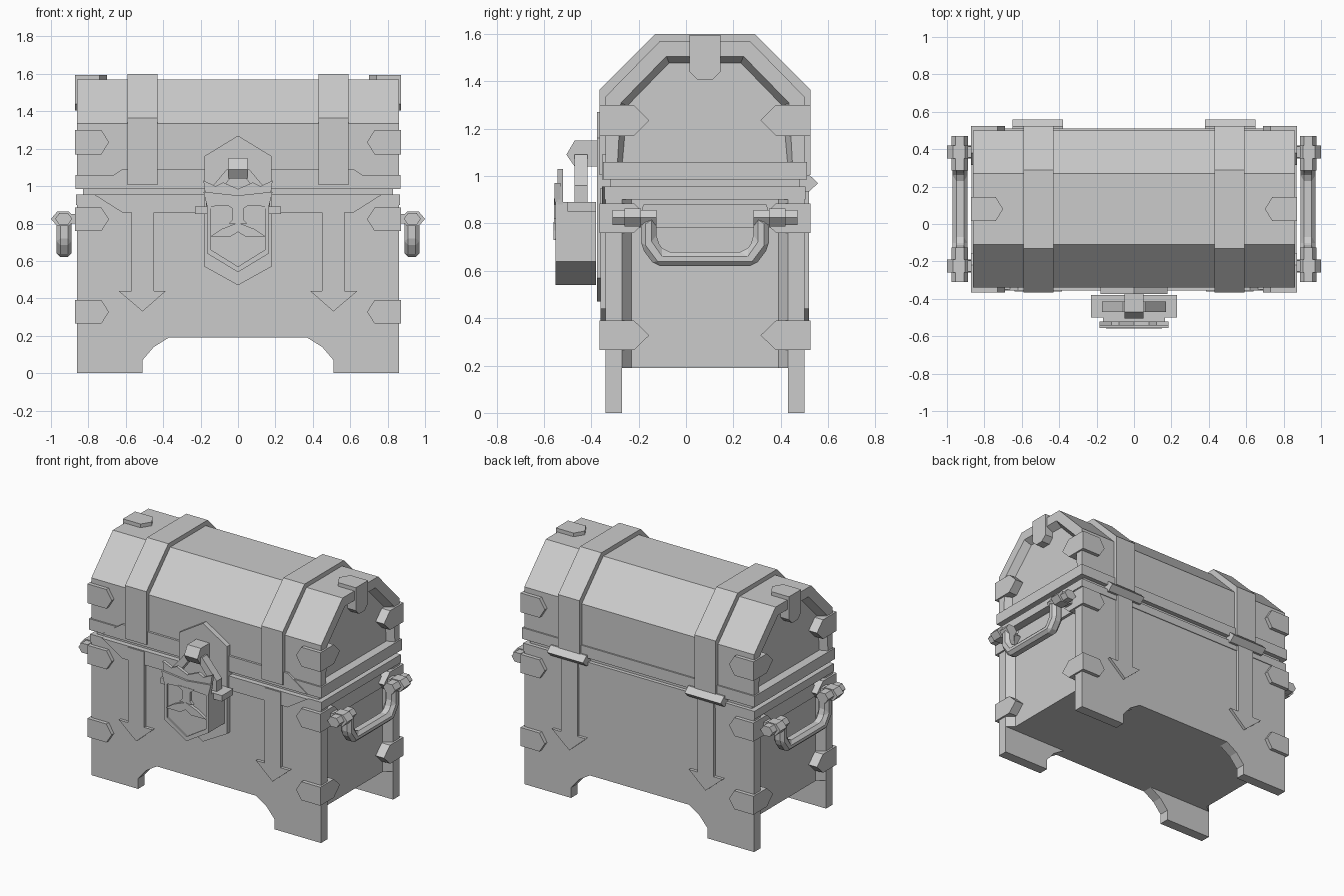
import bpy, bmesh
from mathutils import Vector

if "Cube" in bpy.data.objects:
    bpy.data.objects.remove(bpy.data.objects["Cube"], do_unlink=True)

GREY = (0.6, 0.6, 0.6, 1)
mat = bpy.data.materials.new("plain_grey")
mat.use_nodes = True
mat.diffuse_color = GREY
mat.node_tree.nodes["Principled BSDF"].inputs["Base Color"].default_value = GREY

OFFSET_Y = 0.08      # the box sits behind centre, the padlock sticks out in front
BOTH = (1, -1)
ONE = (1,)


def prism(name, pts, axis, a, b, sx=ONE, sy=ONE, recess=None, bevel=0):
    """Extrude a 2D outline along an axis, with optional mirrored copies."""
    place = {"x": lambda p, d: (d, p[0], p[1]),
             "y": lambda p, d: (p[0], d, p[1]),
             "z": lambda p, d: (p[0], p[1], d)}[axis]
    bm = bmesh.new()
    for mx in sx:
        for my in sy:
            rings = []
            for d in (a, b):
                ring = []
                for p in pts:
                    x, y, z = place(p, d)
                    ring.append(bm.verts.new((x * mx, y * my + OFFSET_Y, z)))
                rings.append(ring)
                bm.faces.new(ring)
            n = len(pts)
            for i in range(n):
                j = (i + 1) % n
                bm.faces.new((rings[0][i], rings[0][j], rings[1][j], rings[1][i]))
    bmesh.ops.recalc_face_normals(bm, faces=bm.faces)
    if recess:
        bm.normal_update()
        ends = [f for f in bm.faces if abs(f.normal.x) > 0.9]
        for thickness, depth in recess:
            bmesh.ops.inset_individual(bm, faces=ends, thickness=thickness, depth=depth)
    mesh = bpy.data.meshes.new(name)
    bm.to_mesh(mesh)
    bm.free()
    mesh.materials.append(mat)
    obj = bpy.data.objects.new(name, mesh)
    bpy.context.collection.objects.link(obj)
    if bevel:
        mod = obj.modifiers.new("bevel", "BEVEL")
        mod.width = bevel
        mod.segments = 1
    return obj


def sym(half):
    """Close a half outline by mirroring its first coordinate."""
    return half + [(-u, v) for u, v in reversed(half) if u != 0]


def rect(u0, u1, v0, v1):
    return [(u0, v0), (u1, v0), (u1, v1), (u0, v1)]


def tab(edge, shoulder, tip, lo, hi):
    """Rectangular plate with one pointed end."""
    return [(edge, lo), (shoulder, lo), (tip, (lo + hi) / 2), (shoulder, hi), (edge, hi)]


# Lower box: core with recessed ends, front and back boards with legs
core = [(0.86, 0.35), (0.81, 0.31), (0.81, -0.31), (0.86, -0.35)]
prism("box_core", core + [(-x, -y) for x, y in core], "z", 0.19, 0.95)
board = sym([(0.86, 0.95), (0.86, 0), (0.51, 0), (0.51, 0.07), (0.45, 0.14), (0.37, 0.19)])
prism("front_and_back_boards", board, "y", -0.42, -0.35, sy=BOTH)
prism("box_top_rim", rect(-0.865, 0.865, -0.425, 0.425), "z", 0.90, 0.955)
prism("seam_core", rect(-0.83, 0.83, -0.40, 0.40), "z", 0.94, 1.0)

# Lid: faceted barrel with recessed ends and a band round its base
lid = sym([(0.42, 0.985), (0.42, 1.335), (0.19, 1.57)])
prism("lid", lid, "x", -0.86, 0.86, recess=((0.07, 0), (0.03, -0.05)))
prism("lid_band", rect(-0.87, 0.87, -0.43, 0.43), "z", 0.985, 1.06)

# Straps over the lid and arrow-ended straps on the box
lid_strap = sym([(0.445, 1.005), (0.445, 1.365), (0.21, 1.6)])
prism("lid_straps", lid_strap, "x", 0.43, 0.59, sx=BOTH)
arrow = [(0.45, 0.95), (0.45, 0.44), (0.385, 0.44), (0.51, 0.33),
         (0.64, 0.44), (0.57, 0.44), (0.57, 0.95)]
prism("arrow_straps", arrow, "y", -0.44, -0.40, sx=BOTH, sy=BOTH)

# Angled plates above and below the front seam
prism("upper_seam_plate", sym([(0.62, 1.09), (0.77, 0.985)]), "y", -0.435, -0.40)
prism("lower_seam_plate", sym([(0.77, 0.955), (0.62, 0.86)]), "y", -0.435, -0.40)

# Pointed corner brackets, wrapping front/back and ends
for label, lo, hi in (("lid", 1.17, 1.30), ("middle", 0.76, 0.885), ("lower", 0.265, 0.39)):
    prism(label + "_bracket_faces", tab(0.87, 0.73, 0.69, lo, hi), "y", -0.445, -0.40,
          sx=BOTH, sy=BOTH)
    prism(label + "_bracket_ends", tab(-0.445, -0.30, -0.235, lo, hi), "x", 0.80, 0.872,
          sx=BOTH, sy=BOTH)

# Brackets over the top of each lid end
prism("ridge_bracket_tops", tab(0.872, 0.74, 0.70, -0.065, 0.065), "z", 1.55, 1.595, sx=BOTH)
prism("ridge_bracket_ends", sym([(0.065, 1.595), (0.065, 1.44), (0.03, 1.405)]),
      "x", 0.80, 0.872, sx=BOTH)

# Carrying handles
prism("handle_plates", sym([(0.26, 0.88), (0.29, 0.78)]), "x", 0.80, 0.83, sx=BOTH)
grip = sym([(0.205, 0.85), (0.205, 0.73), (0.17, 0.68)])
outer = sym([(0.27, 0.81), (0.27, 0.70), (0.21, 0.62)])
u_shape = grip[:3] + grip[3:] + outer[3:][::-1] + outer[:3][::-1]
prism("handle_grips", u_shape, "x", 0.89, 0.97, sx=BOTH, bevel=0.02)


def hexagon(cx, cz, w, h):
    return [(cx + s * w * k, cz + h * t) for s, k, t in
            ((-1, 1, 0), (-1, .5, 1), (1, .5, 1), (1, 1, 0), (1, .5, -1), (-1, .5, -1))]


prism("handle_pins", hexagon(0.932, 0.825, 0.045, 0.032), "y", -0.39, -0.205, sx=BOTH, sy=BOTH)
prism("handle_knobs", hexagon(0.935, 0.825, 0.065, 0.038), "y", -0.34, -0.27, sx=BOTH, sy=BOTH)
prism("handle_mounts", rect(-0.335, -0.275, 0.80, 0.85), "x", 0.80, 0.90, sx=BOTH, sy=BOTH)

# Rear hinges
prism("rear_hinges", [(0.40, 0.935), (0.44, 0.935), (0.478, 0.97), (0.44, 1.005), (0.40, 1.005)],
      "x", 0.38, 0.65, sx=BOTH)

# Padlock: backing plate, staple, shackle, body
prism("lock_backing", sym([(0, 1.27), (0.18, 1.16), (0.18, 0.57), (0, 0.47)]), "y", -0.455, -0.40)
prism("lock_staple", [(-0.44, 1.15), (-0.55, 1.15), (-0.585, 1.09), (-0.55, 1.04), (-0.44, 1.04)],
      "x", -0.05, 0.05)
outer = [(0.17, 0.86), (0.17, 0.96), (0.06, 1.09)]
inner = [(0.04, 1.045), (0.12, 0.94), (0.12, 0.86)]
arch = outer + [(-x, z) for x, z in outer[::-1]] + [(-x, z) for x, z in inner[::-1]] + inner
prism("lock_shackle", arch, "y", -0.55, -0.495)
prism("lock_ears", rect(0.15, 0.23, 0.85, 0.89), "y", -0.58, -0.46, sx=BOTH)
prism("lock_body", sym([(0.165, 0.89), (0.165, 0.64), (0, 0.54)]), "y", -0.62, -0.46)

# Face on the padlock: crown, brow, nose, moustache
crown = [(0, 0.985), (0.08, 1.02), (0.12, 1.0), (0.185, 1.03), (0.165, 0.88)]
prism("face_crown", sym(crown), "y", -0.622, -0.60)
prism("face_brow", sym([(0, 0.95), (0.185, 0.97), (0.165, 0.89), (0, 0.90)]), "y", -0.635, -0.61)
prism("face_nose", sym([(0.065, 0.905), (0.03, 0.88), (0.03, 0.82), (0.05, 0.80)]),
      "y", -0.638, -0.61)
prism("face_moustache", sym([(0, 0.805), (0.09, 0.77), (0.15, 0.73), (0.04, 0.73), (0, 0.755)]),
      "y", -0.64, -0.61)
prism("face_cheeks", [(0.165, 0.89), (0.145, 0.89), (0.145, 0.66), (0, 0.57), (0, 0.54),
                      (0.165, 0.64)], "y", -0.63, -0.61, sx=BOTH)
